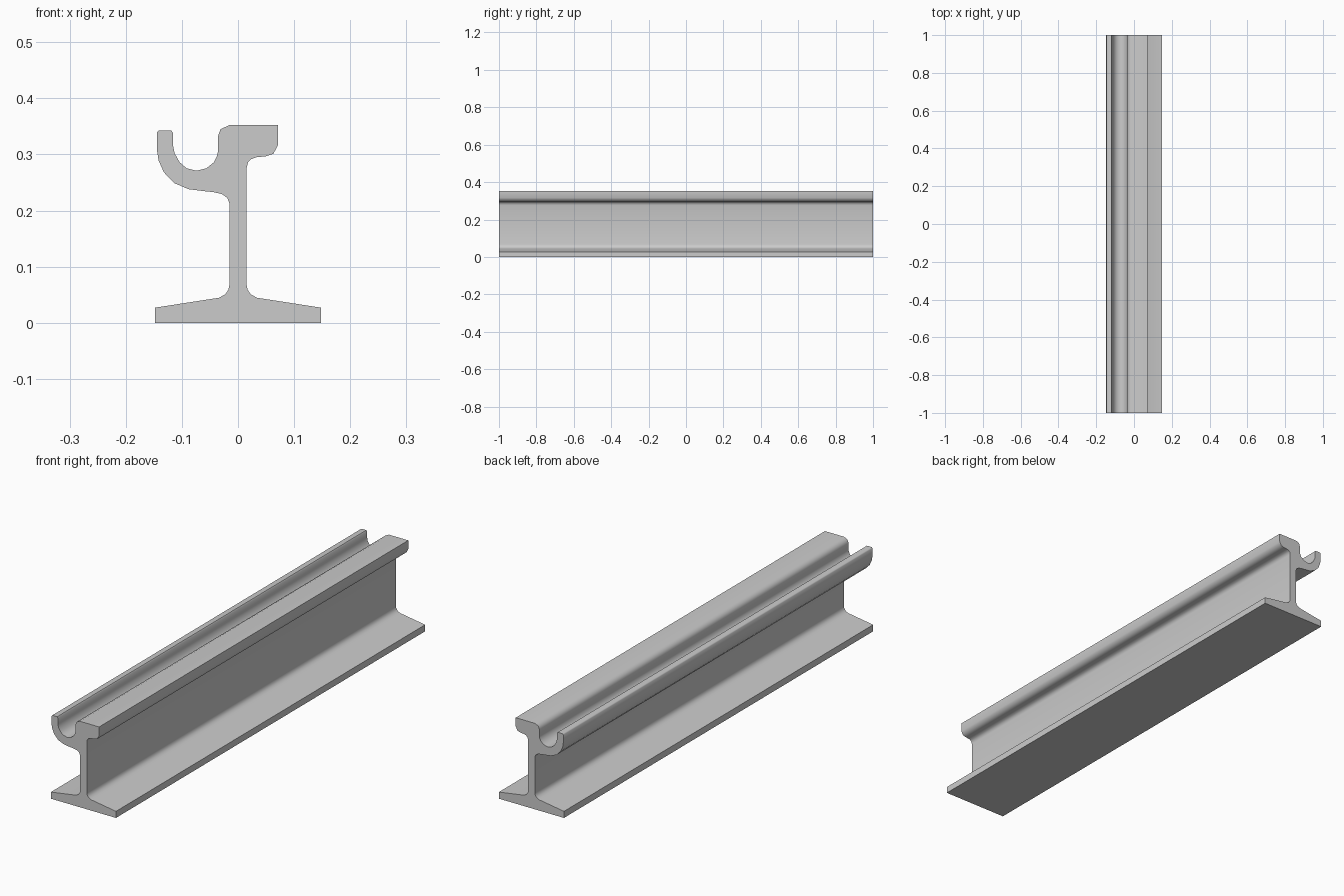
import bpy, bmesh
from math import radians

# Lower flange and web: right half, mirrored for the left
foot = [(0.1475, 0.0), (0.1475, 0.027), (0.034, 0.0445), (0.0225, 0.051), (0.017, 0.059), (0.0155, 0.067)]

# Rail head: right underside, up and over to the groove
head = [(0.0155, 0.276), (0.018, 0.286), (0.0235, 0.2915), (0.033, 0.295),
        (0.049, 0.2965), (0.063, 0.301), (0.071, 0.316), (0.071, 0.352),
        (-0.016, 0.352), (-0.031, 0.345), (-0.036, 0.332)]

# Groove between the head and the guard lip
groove = [(-0.036, 0.304), (-0.0375, 0.297), (-0.043, 0.286), (-0.056, 0.2755),
          (-0.074, 0.271), (-0.092, 0.2755), (-0.104, 0.286),
          (-0.113, 0.302), (-0.1155, 0.315)]

# Guard lip tip and its curved underside back to the web
lip = [(-0.1155, 0.338), (-0.119, 0.343), (-0.141, 0.343), (-0.1445, 0.339),
       (-0.1445, 0.308), (-0.1415, 0.289), (-0.132, 0.268), (-0.114, 0.249),
       (-0.088, 0.238), (-0.06, 0.2345), (-0.045, 0.233), (-0.029, 0.2295),
       (-0.019, 0.2225), (-0.0155, 0.213)]

profile = foot + head + groove + lip + [(-x, z) for x, z in reversed(foot)]

# Extrude the cross-section along the rail length
bm = bmesh.new()
face = bm.faces.new([bm.verts.new((x, -1, z)) for x, z in profile])
result = bmesh.ops.extrude_face_region(bm, geom=[face], use_keep_orig=True)
ends = [v for v in result["geom"] if isinstance(v, bmesh.types.BMVert)]
bmesh.ops.translate(bm, verts=ends, vec=(0, 2, 0))
bmesh.ops.recalc_face_normals(bm, faces=bm.faces)
mesh = bpy.data.meshes.new("grooved_rail")
bm.to_mesh(mesh)
bm.free()

rail = bpy.data.objects.new("grooved_rail", mesh)
bpy.context.collection.objects.link(rail)
bpy.context.view_layer.objects.active = rail
rail.select_set(True)
bpy.ops.object.shade_smooth_by_angle(angle=radians(50))
